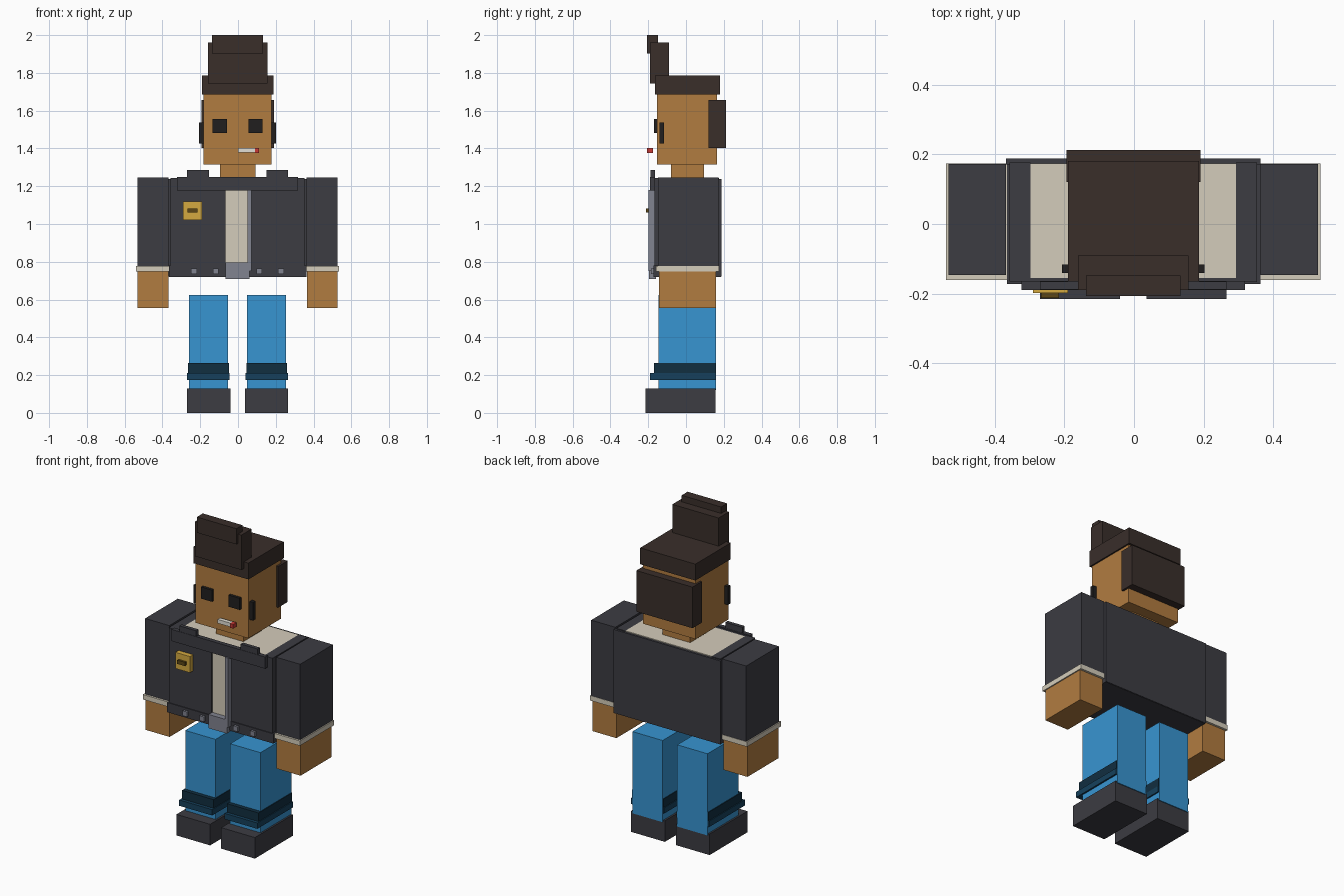
import bpy, bmesh

if "Cube" in bpy.data.objects:
    bpy.data.objects.remove(bpy.data.objects["Cube"])


def mat(name, r, g, b):
    m = bpy.data.materials.new(name)
    m.diffuse_color = [(c / 255) ** 2.2 for c in (r, g, b)] + [1]
    m.use_nodes = True
    m.node_tree.nodes["Principled BSDF"].inputs["Base Color"].default_value = m.diffuse_color
    return m


SKIN = mat("skin", 176, 123, 66)
HAIR = mat("hair", 60, 50, 46)
DARK = mat("jacket_dark", 62, 62, 68)
CREAM = mat("cream", 211, 203, 185)
BLUE = mat("denim", 58, 147, 208)
NAVY = mat("navy", 24, 50, 66)
NAVY2 = mat("navy_light", 28, 66, 92)
GOLD = mat("gold", 212, 168, 66)
BRONZE = mat("bronze", 92, 72, 28)
STEEL = mat("steel", 128, 130, 142)
BLACK = mat("black", 38, 36, 36)
WHITE = mat("white", 225, 222, 212)
RED = mat("red", 200, 60, 55)


def box(name, x, y, z, m):
    """Box from (min, max) ranges on each axis."""
    bm = bmesh.new()
    bmesh.ops.create_cube(bm, size=1)
    for v in bm.verts:
        v.co = [r[0] if c < 0 else r[1] for c, r in zip(v.co, (x, y, z))]
    me = bpy.data.meshes.new(name)
    bm.to_mesh(me)
    bm.free()
    me.materials.append(m)
    ob = bpy.data.objects.new(name, me)
    bpy.context.collection.objects.link(ob)
    return ob


def pair(name, x, y, z, m, c=-0.002):
    """Left and right boxes mirrored about the body's middle x = c."""
    for side, s in (("left", 1), ("right", -1)):
        box(f"{side}_{name}", sorted((c + s * x[0], c + s * x[1])), y, z, m)


# Legs, trouser turn-ups and shoes
pair("leg", (.05, .257), (-.145, .16), (.12, .625), BLUE)
pair("upper_turnup", (.046, .262), (-.17, .158), (.21, .263), NAVY)
pair("lower_turnup", (.042, .267), (-.19, .158), (.174, .21), NAVY2)
pair("shoe", (.038, .268), (-.215, .155), (0, .13), DARK)

# Arms
pair("sleeve", (.365, .53), (-.147, .172), (.775, .245 + 1), DARK)
pair("sleeve_cuff", (.363, .537), (-.16, .174), (.748, .778), CREAM)
pair("hand", (.366, .53), (-.143, .16), (.555, .75), SKIN)

# Shirt and jacket shell
box("shirt", (-.297, .293), (-.155, .174), (.725, 1.243), CREAM)
pair("jacket_side", (.295, .355), (-.165, .176), (.722, 1.243), DARK)
box("jacket_back", (-.367, .363), (.17, .188), (.722, 1.238), DARK)
box("jacket_front_right", (-.355, -.065), (-.167, -.15), (.722, 1.243), DARK)
box("jacket_front_left", (.05, .353), (-.167, -.15), (.722, 1.243), DARK)
box("jacket_hem", (-.365, .363), (-.172, .185), (.72, .78), DARK)
box("collar", (-.323, .318), (-.19, -.163), (1.178, 1.25), DARK)
pair("collar_tip", (.152, .268), (-.188, -.165), (1.2, 1.285), DARK)

# Zip, buckle, rivets and badge
box("zip", (.05, .071), (-.198, -.16), (.75, 1.18), STEEL)
box("buckle", (-.065, .061), (-.195, -.16), (.71, .795), STEEL)
for i, x in enumerate((-.233, -.118, .112, .228)):
    box(f"rivet_{i}", (x - .015, x + .015), (-.186, -.17), (.735, .765), STEEL)
box("badge", (-.29, -.19), (-.198, -.165), (1.02, 1.12), GOLD)
box("badge_bar", (-.267, -.215), (-.212, -.195), (1.06, 1.083), BRONZE)

# Neck, head and face
box("neck", (-.095, .093), (-.08, .095), (1.23, 1.32), SKIN)
box("head", (-.182, .178), (-.153, .165), (1.314, 1.69), SKIN)
pair("eye", (.057, .132), (-.17, -.148), (1.483, 1.555), BLACK)
pair("sideburn", (.175, .204), (-.14, -.116), (1.425, 1.537), BLACK)
box("mouth_stick", (0, .093), (-.2, -.175), (1.378, 1.402), WHITE)
box("mouth_stick_tip", (.09, .112), (-.207, -.175), (1.377, 1.403), RED)

# Hair
box("hair_cap", (-.19, .187), (-.165, .18), (1.685, 1.786), HAIR)
box("hair_back", (-.193, .191), (.12, .212), (1.403, 1.657), HAIR)
box("quiff", (-.16, .156), (-.19, -.09), (1.745, 1.96), HAIR)
box("quiff_top", (-.137, .133), (-.206, -.148), (1.903, 2), HAIR)
